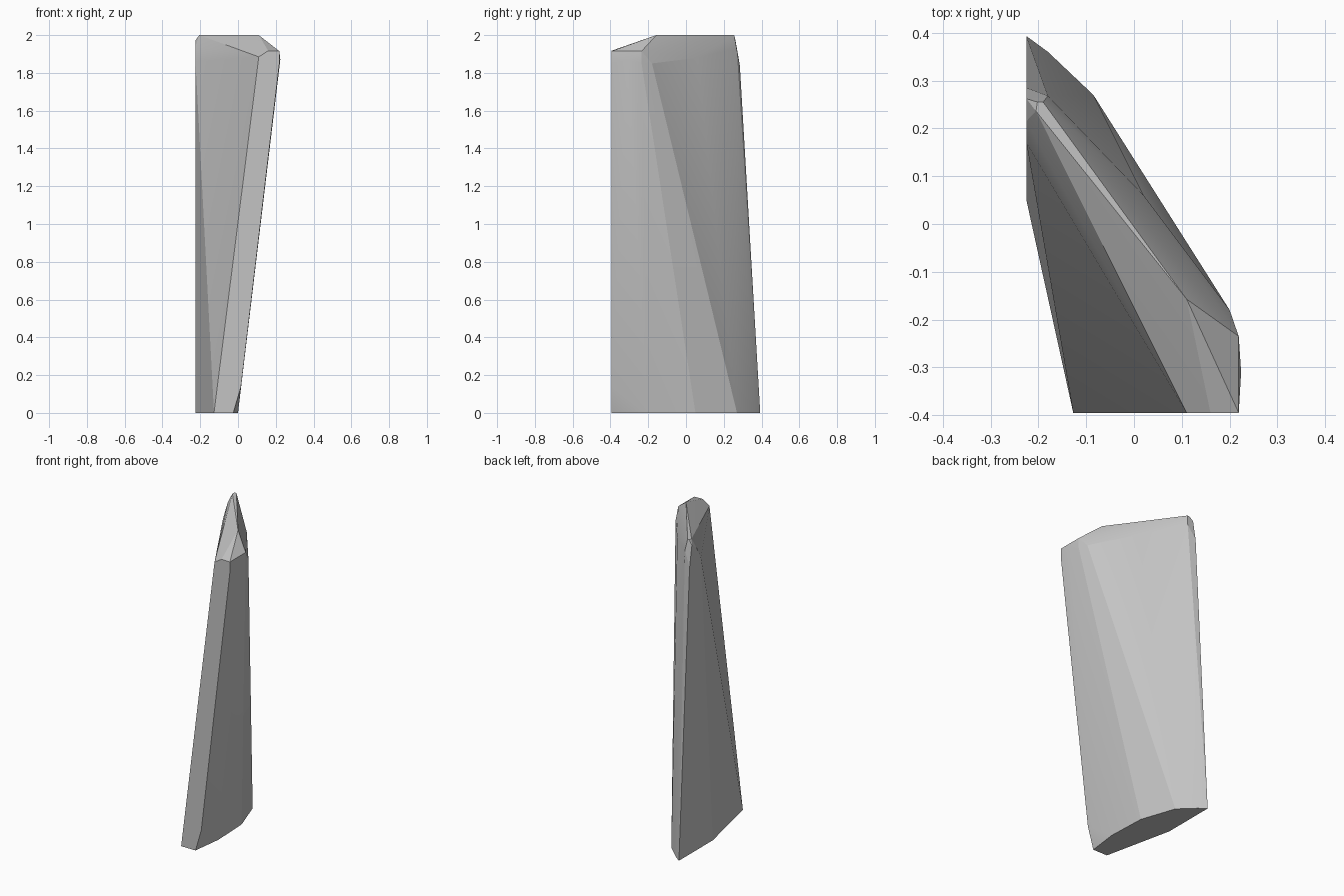
import bpy
import bmesh
import math

cube = bpy.data.objects.get("Cube")
if cube:
    bpy.data.objects.remove(cube, do_unlink=True)

FRONT, SIDE = -0.395, -0.225   # flat cut planes

# foot outline
foot = [(-0.127, FRONT, 0), (SIDE, 0.05, 0), (SIDE, 0.393, 0), (-0.18, 0.36, 0),
        (-0.085, 0.27, 0), (-0.01, 0.05, 0), (0, -0.2, 0), (-0.025, FRONT, 0)]
# rounded lower front corner
corner = [(0.016, FRONT, 0.14), (0.018, -0.25, 0.16)]
# shoulder where the long faces turn in towards the ridge
shoulder = [(0.11, FRONT, 1.885), (SIDE, 0.17, 1.86), (SIDE, 0.215, 1.94),
            (SIDE, 0.285, 1.84), (-0.18, 0.268, 1.93), (0.02, 0.06, 1.88),
            (0.2, -0.18, 1.85), (0.219, -0.235, 1.85), (0.224, -0.31, 1.87),
            (0.219, FRONT, 1.85), (0.219, FRONT, 1.915), (0.16, FRONT, 1.917),
            (0.219, -0.235, 1.915)]
# narrow top ridge
ridge = [(SIDE, 0.262, 1.972), (-0.205, 0.236, 2), (-0.202, 0.255, 2),
         (-0.19, 0.255, 2), (0.11, -0.157, 2)]

# wrap the outlines in one convex shard
bm = bmesh.new()
for point in foot + corner + shoulder + ridge:
    bm.verts.new(point)
hull = bmesh.ops.convex_hull(bm, input=bm.verts)
loose = {g for g in hull["geom_interior"] + hull["geom_unused"]
         if isinstance(g, bmesh.types.BMVert)}
bmesh.ops.delete(bm, geom=list(loose), context='VERTS')
bmesh.ops.dissolve_limit(bm, angle_limit=math.radians(1), verts=bm.verts, edges=bm.edges)
bmesh.ops.recalc_face_normals(bm, faces=bm.faces)

mesh = bpy.data.meshes.new("shard")
bm.to_mesh(mesh)
bm.free()
shard = bpy.data.objects.new("shard", mesh)
bpy.context.collection.objects.link(shard)

# plain grey finish
grey = bpy.data.materials.new("light_grey")
grey.use_nodes = True
colour = (0.55, 0.55, 0.55, 1)
grey.diffuse_color = colour
grey.node_tree.nodes["Principled BSDF"].inputs["Base Color"].default_value = colour
mesh.materials.append(grey)

# smooth the gentle bends, keep real edges crisp
bpy.ops.object.select_all(action='DESELECT')
shard.select_set(True)
bpy.context.view_layer.objects.active = shard
bpy.ops.object.shade_smooth_by_angle(angle=math.radians(12))
